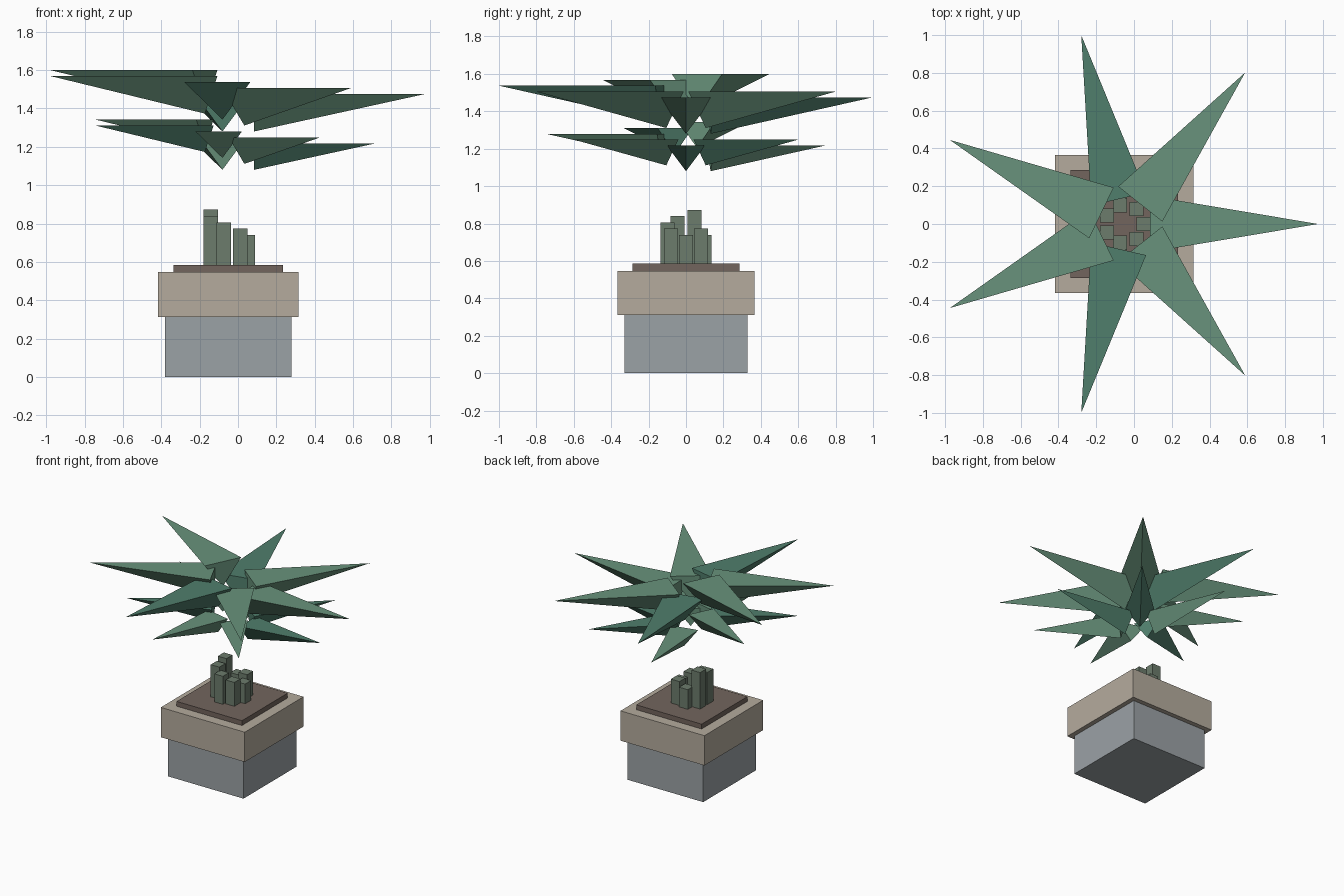
import bpy, math

if "Cube" in bpy.data.objects:
    bpy.data.objects.remove(bpy.data.objects["Cube"])

CX = -0.051          # plant axis
N = 7                # stems and leaves per ring


def material(name, rgb):
    m = bpy.data.materials.new(name)
    m.diffuse_color = (*rgb, 1)
    m.use_nodes = True
    m.node_tree.nodes["Principled BSDF"].inputs["Base Color"].default_value = m.diffuse_color
    return m


GREY = material("pot_grey", (0.33, 0.36, 0.38))
BEIGE = material("rim_beige", (0.46, 0.41, 0.34))
BROWN = material("soil_brown", (0.17, 0.13, 0.11))
STEM = material("stem_green", (0.15, 0.20, 0.15))
LIGHT = material("leaf_light", (0.14, 0.29, 0.20))
DARK = material("leaf_dark", (0.08, 0.21, 0.15))


def mesh_object(name, verts, faces, mat):
    me = bpy.data.meshes.new(name)
    me.from_pydata(verts, [], faces)
    me.materials.append(mat)
    ob = bpy.data.objects.new(name, me)
    bpy.context.collection.objects.link(ob)
    return ob


def box(name, x, y, half, z0, z1, mat):
    ring = [(-half, -half), (half, -half), (half, half), (-half, half)]
    verts = [(x + a, y + b, z) for z in (z0, z1) for a, b in ring]
    faces = [(3, 2, 1, 0), (4, 5, 6, 7)]
    faces += [(i, (i + 1) % 4, (i + 1) % 4 + 4, i + 4) for i in range(4)]
    return mesh_object(name, verts, faces, mat)


def leaf(name, angle, reach, half_width, depth, z, mat):
    # Flat-topped pyramid with a keel below, pointing outwards
    c, s = math.cos(angle), math.sin(angle)
    local = [(0.135, -half_width, z), (0.135, half_width, z),
             (0.135, 0, z - depth), (reach, 0, z)]
    verts = [(CX + c * r - s * t, s * r + c * t, h) for r, t, h in local]
    faces = [(0, 3, 1), (1, 3, 2), (2, 3, 0), (0, 1, 2)]
    return mesh_object(name, verts, faces, mat)


# Pot
box("pot_base", CX, 0, 0.33, 0, 0.312, GREY)
box("pot_rim", CX, 0, 0.366, 0.312, 0.547, BEIGE)
box("soil", CX, 0, 0.285, 0.547, 0.585, BROWN)

for i in range(N):
    a = -2 * math.pi * i / N
    step = i % 5
    # Stems, rising in steps around the ring
    box(f"stem_{i}", CX + 0.102 * math.cos(a), 0.102 * math.sin(a),
        0.0375, 0.585, 0.74 + 0.033 * step, STEM)
    # Lower and upper leaf rings
    leaf(f"lower_leaf_{i}", a, 0.769, 0.104, 0.138, 1.218 + 0.031 * step,
         DARK if i % 3 == 0 else LIGHT)
    leaf(f"upper_leaf_{i}", a, 1.0257, 0.149, 0.195, 1.475 + 0.031 * step,
         DARK if i % 3 == 2 else LIGHT)
